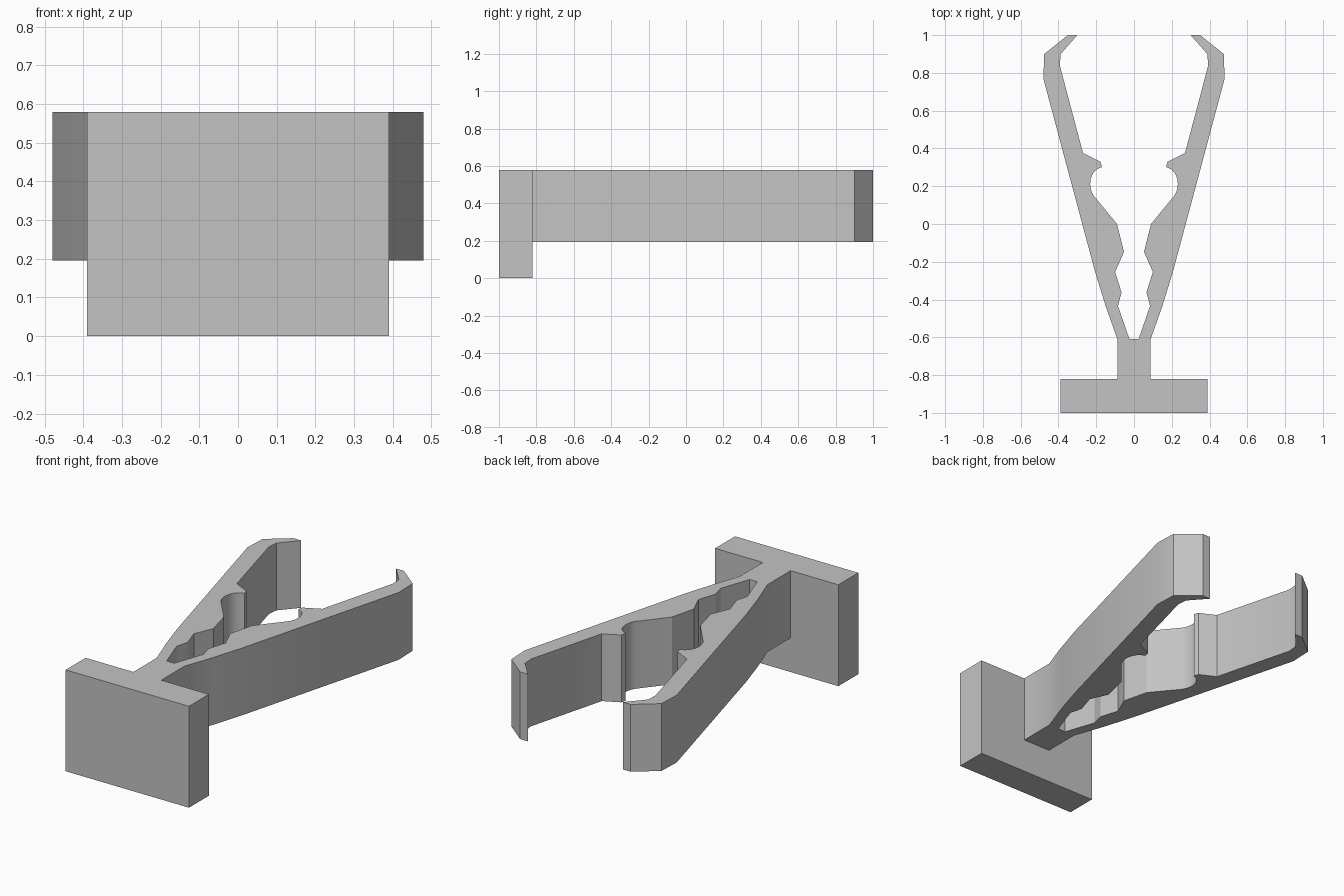
import bpy, bmesh, math
from mathutils import Vector

cube = bpy.data.objects.get("Cube")
if cube:
    bpy.data.objects.remove(cube, do_unlink=True)

COLOUR = (0.55, 0.55, 0.55, 1.0)
grey = bpy.data.materials.new("plain grey")
grey.use_nodes = True
grey.diffuse_color = COLOUR
grey.node_tree.nodes["Principled BSDF"].inputs["Base Color"].default_value = COLOUR


def extrude_outline(name, outline, bottom, top):
    """Solid prism from a plan outline."""
    bm = bmesh.new()
    base = bm.faces.new([bm.verts.new((x, y, bottom)) for x, y in outline])
    grown = bmesh.ops.extrude_face_region(bm, geom=[base])
    verts = [v for v in grown["geom"] if isinstance(v, bmesh.types.BMVert)]
    bmesh.ops.translate(bm, verts=verts, vec=(0, 0, top - bottom))
    bmesh.ops.recalc_face_normals(bm, faces=bm.faces)
    mesh = bpy.data.meshes.new(name)
    bm.to_mesh(mesh)
    bm.free()
    mesh.materials.append(grey)
    obj = bpy.data.objects.new(name, mesh)
    bpy.context.collection.objects.link(obj)
    return obj


def bezier(a, b, c, d, steps=10):
    """Points along a cubic curve."""
    a, b, c, d = map(Vector, (a, b, c, d))
    pts = []
    for i in range(steps + 1):
        t = i / steps
        s = 1 - t
        pts.append(tuple(a * s**3 + b * 3*s*s*t + c * 3*s*t*t + d * t**3))
    return pts


# Mounting plate
extrude_outline("mounting_plate",
                [(-0.39, -1), (0.39, -1), (0.39, -0.82), (-0.39, -0.82)], 0, 0.58)

# Left half of the clip: neck, outer side, hooked tip, then the toothed inner side
outer = [(0.088, -0.82), (0.088, -0.61), (0.15, -0.435), (0.207, -0.25),
         (0.48, 0.77), (0.475, 0.9), (0.35, 1), (0.3, 1)]
hook = [(0.388, 0.9), (0.393, 0.84), (0.27, 0.376), (0.178, 0.33), (0.17, 0.302)]
socket = bezier((0.195, 0.29), (0.235, 0.265), (0.245, 0.195), (0.213, 0.15))
teeth = [(0.09, 0), (0.053, -0.148), (0.1, -0.254), (0.066, -0.362),
         (0.085, -0.434), (0.024, -0.61)]
half = outer + hook + socket + teeth

# Clip with both mirrored arms
clip = extrude_outline("clip_arms", half + [(-x, y) for x, y in reversed(half)], 0.195, 0.58)

bpy.ops.object.select_all(action='DESELECT')
clip.select_set(True)
bpy.context.view_layer.objects.active = clip
bpy.ops.object.shade_smooth_by_angle(angle=math.radians(25))
